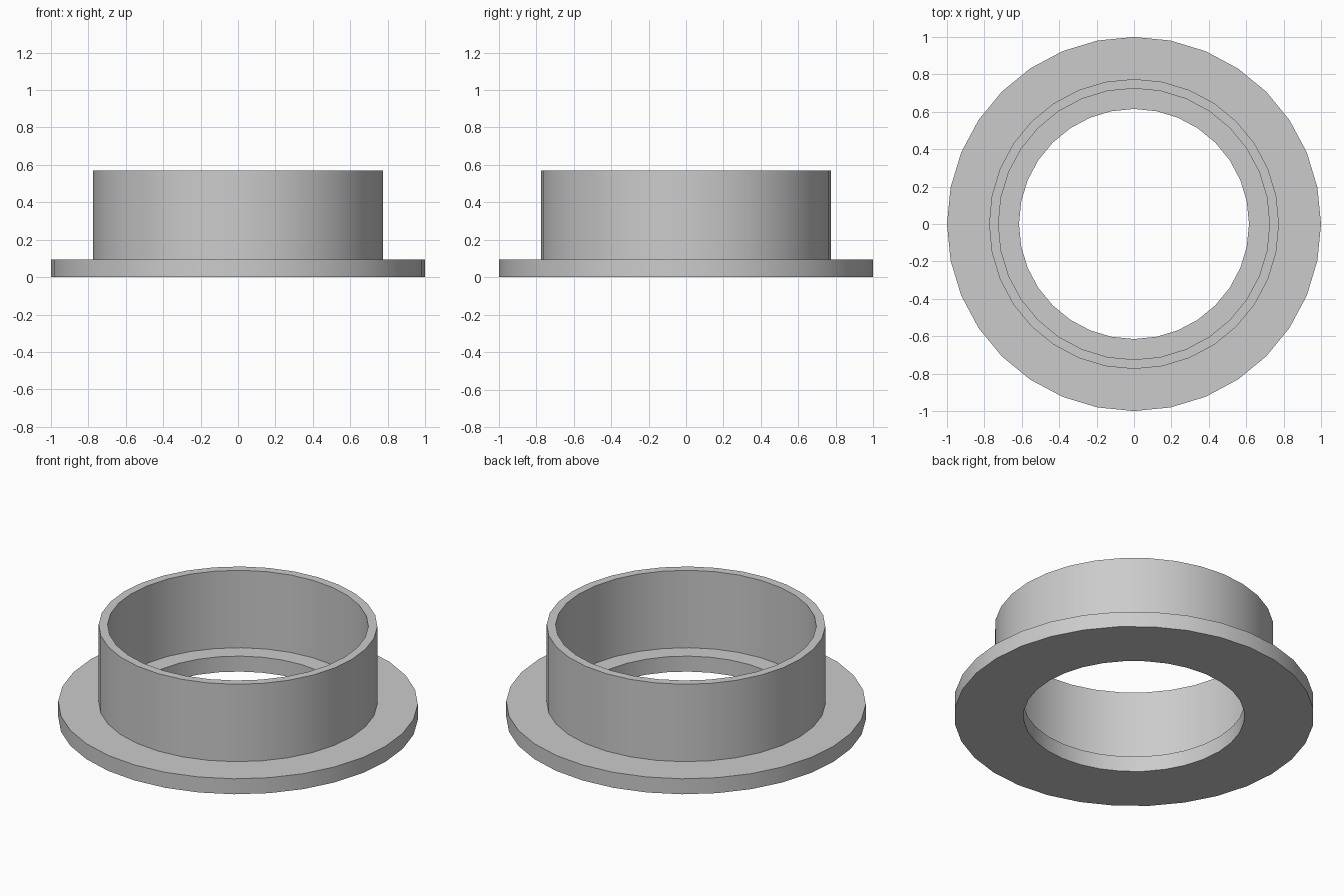
import bpy
import bmesh
import math

SEGMENTS = 32
HOLE_R, BORE_R, COLLAR_R, FLANGE_R = 0.615, 0.725, 0.775, 1.0
FLANGE_Z, TOP_Z = 0.095, 0.57

cube = bpy.data.objects.get("Cube")
if cube:
    bpy.data.objects.remove(cube, do_unlink=True)

# Single grey material
grey = bpy.data.materials.new("plain_grey")
grey.use_nodes = True
color = (0.6, 0.6, 0.6, 1.0)
grey.diffuse_color = color
grey.node_tree.nodes["Principled BSDF"].inputs["Base Color"].default_value = color


def lathe(name, profile, material):
    """Revolve a closed (radius, height) profile around the z axis."""
    bm = bmesh.new()
    rings = []
    for i in range(SEGMENTS):
        a = math.tau * i / SEGMENTS
        rings.append([bm.verts.new((r * math.cos(a), r * math.sin(a), z))
                      for r, z in profile])
    for i, ring in enumerate(rings):
        following = rings[(i + 1) % SEGMENTS]
        for j in range(len(profile)):
            k = (j + 1) % len(profile)
            bm.faces.new((ring[j], following[j], following[k], ring[k]))
    bmesh.ops.recalc_face_normals(bm, faces=bm.faces)
    mesh = bpy.data.meshes.new(name)
    bm.to_mesh(mesh)
    bm.free()
    mesh.materials.append(material)
    obj = bpy.data.objects.new(name, mesh)
    bpy.context.collection.objects.link(obj)
    bpy.ops.object.select_all(action="DESELECT")
    obj.select_set(True)
    bpy.context.view_layer.objects.active = obj
    bpy.ops.object.shade_smooth_by_angle(angle=math.radians(30))
    return obj


# Wide base flange, thin upright collar and inner shelf in one turned part
lathe("flanged_collar", [
    (HOLE_R, 0), (FLANGE_R, 0), (FLANGE_R, FLANGE_Z),
    (COLLAR_R, FLANGE_Z), (COLLAR_R, TOP_Z), (BORE_R, TOP_Z),
    (BORE_R, FLANGE_Z), (HOLE_R, FLANGE_Z),
], grey)
